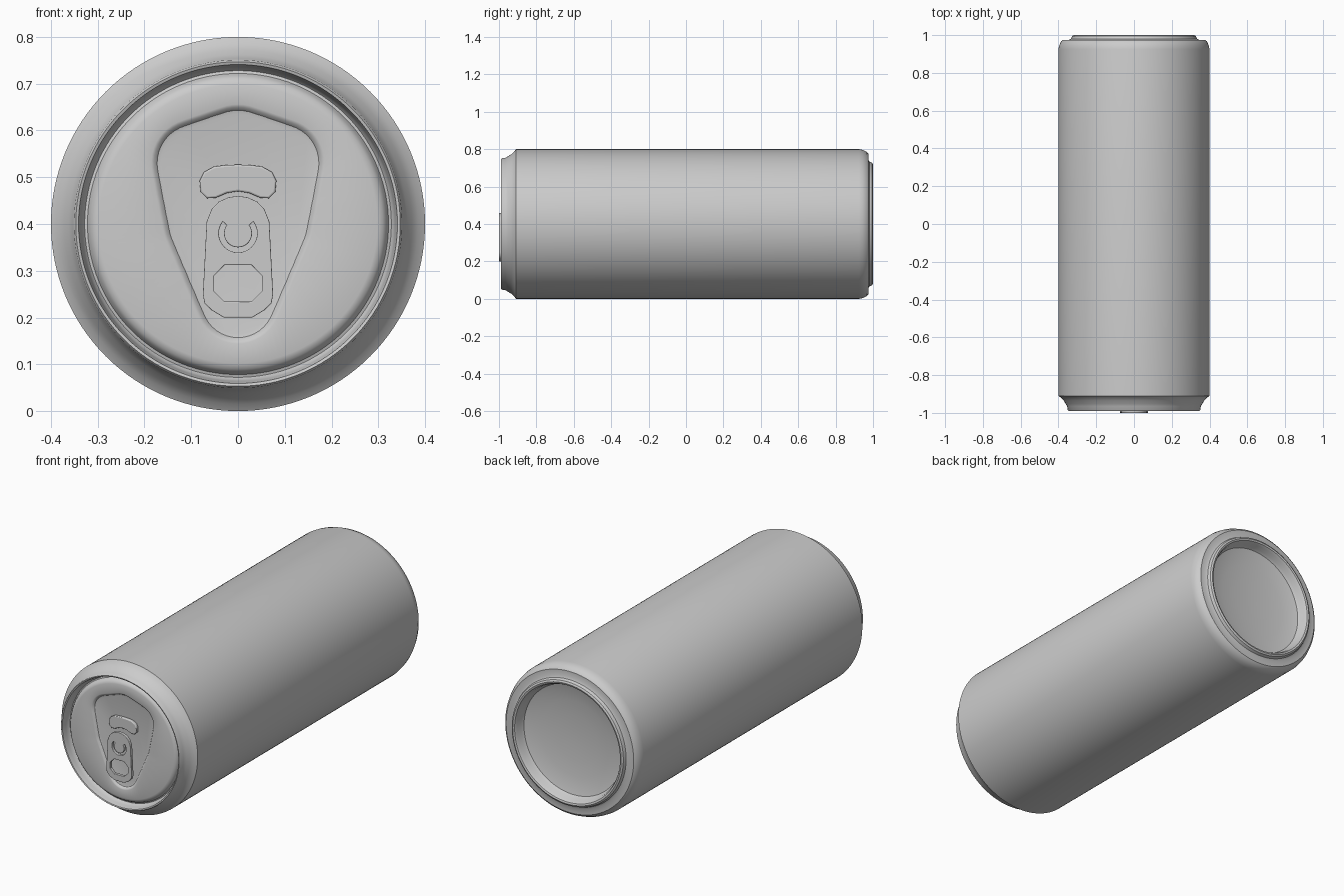
import bpy
import bmesh
from math import pi, sin, cos, radians

if "Cube" in bpy.data.objects:
    bpy.data.objects.remove(bpy.data.objects["Cube"], do_unlink=True)

SIDES = 128
AXIS_Z = 0.4

metal = bpy.data.materials.new("brushed_grey")
metal.use_nodes = True
GREY = (0.6, 0.6, 0.6, 1)
metal.diffuse_color = GREY
metal.node_tree.nodes["Principled BSDF"].inputs["Base Color"].default_value = GREY


def finish(name, mesh, angle=35):
    """Link a mesh as a named object with smooth shading."""
    obj = bpy.data.objects.new(name, mesh)
    bpy.context.collection.objects.link(obj)
    mesh.materials.clear()
    mesh.materials.append(metal)
    bpy.ops.object.select_all(action="DESELECT")
    obj.select_set(True)
    bpy.context.view_layer.objects.active = obj
    bpy.ops.object.shade_smooth_by_angle(angle=radians(angle))
    return obj


def loft(name, rings, sides=SIDES, z=AXIS_Z):
    """Skin rings along y; each radius is a number or a function of the angle."""
    bm = bmesh.new()
    loops = []
    for radius, y in rings:
        loop = []
        for i in range(sides):
            a = 2 * pi * i / sides
            r = radius(a) if callable(radius) else radius
            loop.append(bm.verts.new((r * cos(a), y, z + r * sin(a))))
        loops.append(loop)
    for p, q in zip(loops, loops[1:]):
        for i in range(sides):
            j = (i + 1) % sides
            bm.faces.new((p[i], p[j], q[j], q[i]))
    bm.faces.new(loops[0])
    bm.faces.new(loops[-1])
    bmesh.ops.recalc_face_normals(bm, faces=bm.faces)
    mesh = bpy.data.meshes.new(name)
    bm.to_mesh(mesh)
    bm.free()
    return finish(name, mesh)


def plate(name, outlines, y, half, bevel):
    """Flat plate from closed outlines in x and z; inner outlines become holes."""
    curve = bpy.data.curves.new(name, "CURVE")
    curve.dimensions = "2D"
    curve.fill_mode = "BOTH"
    curve.extrude = half
    curve.bevel_depth = bevel
    curve.bevel_resolution = 2
    for pts in outlines:
        spline = curve.splines.new("POLY")
        spline.points.add(len(pts) - 1)
        for point, (x, z) in zip(spline.points, pts):
            point.co = (x, z, 0, 1)
        spline.use_cyclic_u = True
    temp = bpy.data.objects.new(name + "_curve", curve)
    bpy.context.collection.objects.link(temp)
    graph = bpy.context.evaluated_depsgraph_get()
    mesh = bpy.data.meshes.new_from_object(temp.evaluated_get(graph))
    bpy.data.objects.remove(temp, do_unlink=True)
    obj = finish(name, mesh)
    obj.rotation_euler = (pi / 2, 0, 0)
    obj.location.y = y
    return obj


def mirrored(half):
    """Close a right-hand outline that starts and ends on x = 0."""
    return half + [(-x, z) for x, z in half[-2:0:-1]]


def arc(r, z, start, end, steps):
    angles = [radians(start + (end - start) * i / steps) for i in range(steps + 1)]
    return [(r * cos(a), z + r * sin(a)) for a in angles]


# Pear-shaped panel outline: hull of circles (x, height from axis, radius)
LOBES = [(0, 0.15, 0.1), (0, -0.165, 0.085)]
for s in (-1, 1):
    LOBES += [(s * 0.09, 0.13, 0.09), (s * 0.065, 0, 0.09)]


def pear(grow):
    def radius(a):
        best = 1
        for k in range(-80, 81):
            b = a + radians(k)
            reach = max(x * cos(b) + z * sin(b) + r for x, z, r in LOBES)
            best = min(best, (reach + grow) / cos(b - a))
        return best
    return radius


# Can shell: domed base, foot ring, wall, neck, rim, groove, lid, sunken panel
base = [(0.03, 0.92), (0.12, 0.923), (0.2, 0.93), (0.26, 0.939), (0.29, 0.947),
        (0.298, 0.96), (0.303, 0.985), (0.31, 0.997), (0.319, 1), (0.328, 0.995),
        (0.334, 0.98), (0.345, 0.975), (0.375, 0.975)]
wall = [(0.386, 0.967), (0.396, 0.945), (0.4, 0.925), (0.4, -0.91)]
neck = [(0.385, -0.92), (0.372, -0.935), (0.362, -0.952), (0.354, -0.965),
        (0.351, -0.985), (0.347, -0.99), (0.341, -0.988)]
groove = [(0.336, -0.965), (0.333, -0.948), (0.328, -0.942), (0.322, -0.944),
          (0.317, -0.955), (0.31, -0.964), (0.298, -0.968)]
panel = [(pear(0.006), -0.968), (pear(0), -0.966), (pear(-0.007), -0.957),
         (pear(-0.015), -0.955)]
loft("can_shell", base + wall + neck + groove + panel)

# Raised bean-shaped mouth cover
mouth = mirrored([(0, 0.474), (0.025, 0.47), (0.048, 0.46), (0.065, 0.459),
                  (0.076, 0.47), (0.078, 0.492), (0.07, 0.508), (0.05, 0.519),
                  (0.025, 0.522), (0, 0.523)])
plate("mouth_cover", [mouth], -0.961, 0.005, 0.004)

# Pull tab with finger hole and a horseshoe slot around the rivet
tab = mirrored([(0, 0.458), (0.02, 0.455), (0.04, 0.446), (0.055, 0.43),
                (0.065, 0.405), (0.073, 0.25), (0.07, 0.232), (0.055, 0.217),
                (0.03, 0.202), (0, 0.202)])
finger_hole = mirrored([(0, 0.314), (0.03, 0.314), (0.053, 0.29), (0.053, 0.255),
                        (0.03, 0.232), (0, 0.232)])
slot = arc(0.043, 0.38, 140, 400, 24) + arc(0.028, 0.38, 400, 140, 20)
plate("pull_tab", [tab, finger_hole, slot], -0.992, 0.006, 0.002)

# Rivet joining the tab to the lid
rivet = loft("rivet", [(0.022, -0.95), (0.022, -0.994), (0.018, -0.999),
                       (0.01, -1)], 32, 0.382)
